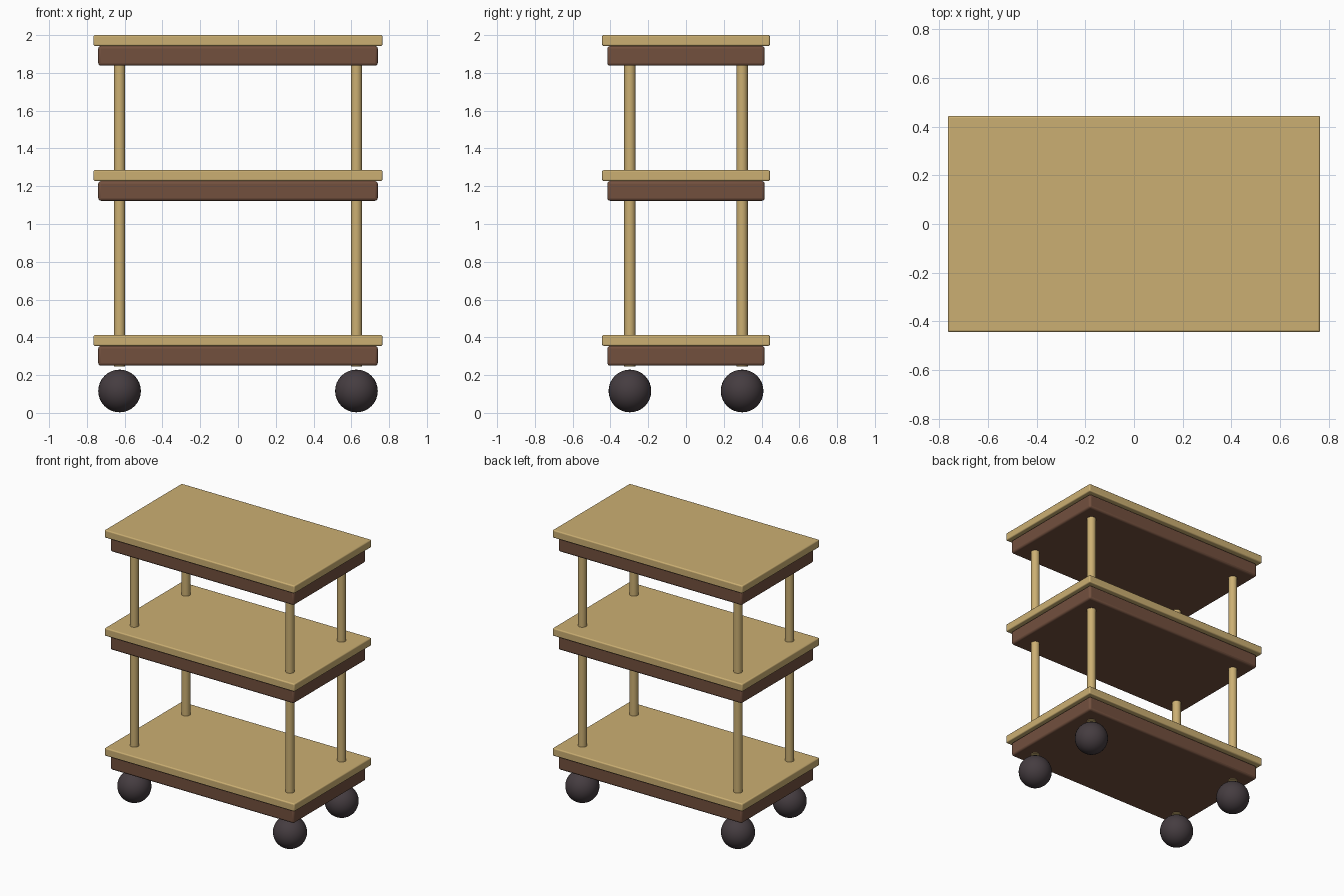
import bpy
import math

cube = bpy.data.objects.get("Cube")
if cube:
    bpy.data.objects.remove(cube, do_unlink=True)


def material(name, rgb):
    mat = bpy.data.materials.new(name)
    mat.use_nodes = True
    mat.diffuse_color = (*rgb, 1)
    mat.node_tree.nodes["Principled BSDF"].inputs["Base Color"].default_value = (*rgb, 1)
    return mat


light_wood = material("light wood", (0.60, 0.43, 0.17))
dark_wood = material("dark wood", (0.17, 0.08, 0.048))
rubber = material("dark rubber", (0.06, 0.046, 0.052))


def finish(name, mat):
    obj = bpy.context.object
    obj.name = obj.data.name = name
    obj.data.materials.append(mat)
    bpy.ops.object.shade_smooth_by_angle(angle=math.radians(40))
    return obj


def slab(name, half_x, half_y, bottom, top, bevel, mat):
    bpy.ops.mesh.primitive_cube_add(size=2, location=(0, 0, (bottom + top) / 2))
    bpy.context.object.scale = (half_x, half_y, (top - bottom) / 2)
    bpy.ops.object.transform_apply(location=False, rotation=False, scale=True)
    obj = finish(name, mat)
    mod = obj.modifiers.new("rounded edges", 'BEVEL')
    mod.width = bevel
    mod.segments = 3


# Three shelves: a dark frame below a slightly wider light board
for level, top in (("bottom", 0.412), ("middle", 1.285), ("top", 2.0)):
    slab(level + "_board", 0.765, 0.444, top - 0.057, top, 0.008, light_wood)
    slab(level + "_frame", 0.74, 0.416, top - 0.162, top - 0.058, 0.014, dark_wood)

# A round post and a ball wheel at each corner
post_bottom, post_top = 0.246, 1.87
wheel_radius = 0.113
for side, x in (("left", 0.627), ("right", -0.627)):
    for end, y in (("front", -0.297), ("back", 0.297)):
        bpy.ops.mesh.primitive_cylinder_add(
            vertices=32, radius=0.03, depth=post_top - post_bottom,
            location=(x, y, (post_top + post_bottom) / 2))
        finish(f"{end}_{side}_post", light_wood)
        bpy.ops.mesh.primitive_uv_sphere_add(
            segments=32, ring_count=16, radius=wheel_radius,
            location=(x, y, wheel_radius + 0.003))
        finish(f"{end}_{side}_wheel", rubber)
